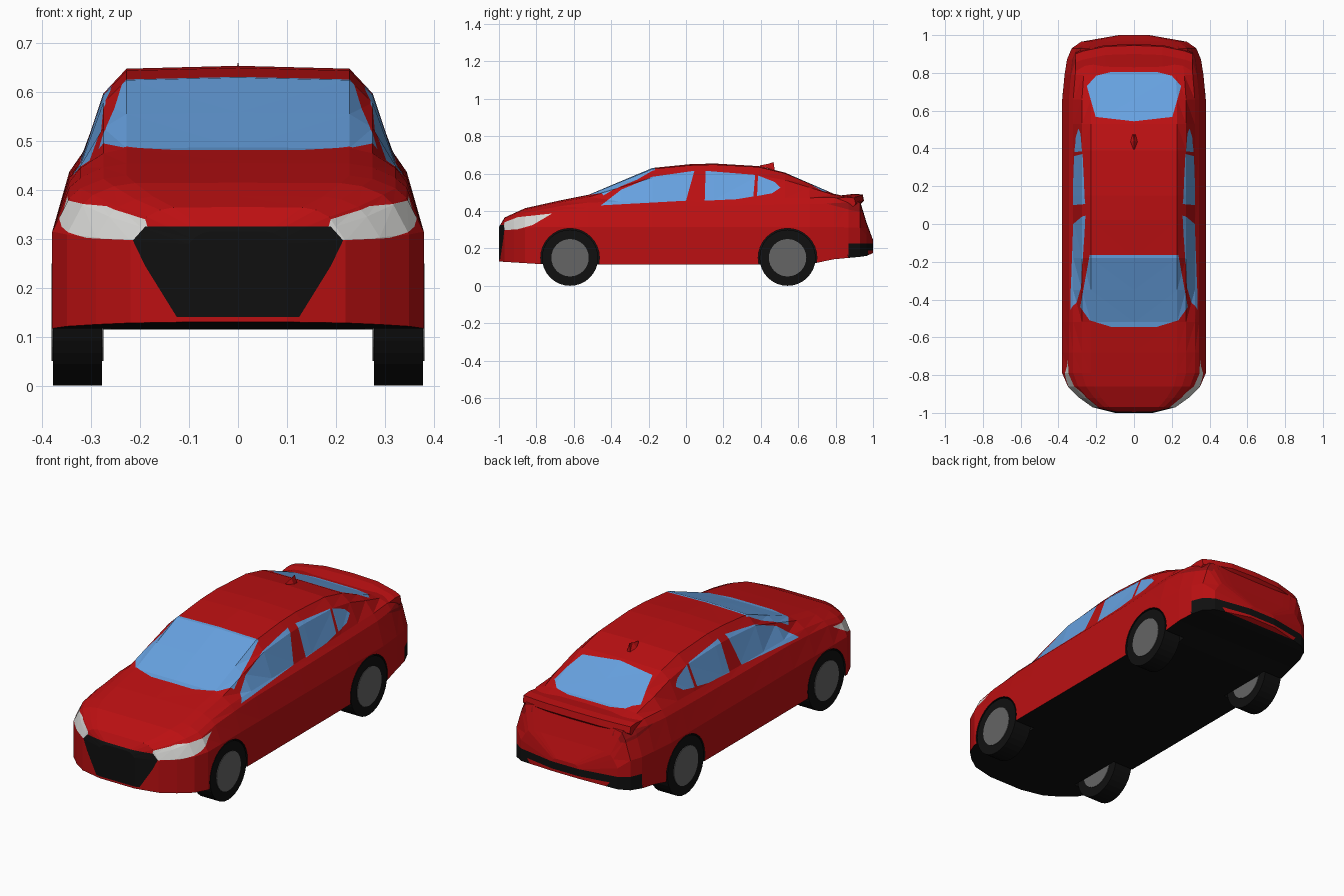
import bpy, bmesh, math
from mathutils import Vector

if "Cube" in bpy.data.objects:
    bpy.data.objects.remove(bpy.data.objects["Cube"])


def material(name, rgb):
    m = bpy.data.materials.new(name)
    m.diffuse_color = (*rgb, 1)
    m.use_nodes = True
    m.node_tree.nodes["Principled BSDF"].inputs["Base Color"].default_value = m.diffuse_color
    return m


RED, BLACK, GLASS, LAMP, TAIL = range(5)
MATS = [material("body red", (0.50, 0.005, 0.006)),
        material("black trim", (0.005, 0.005, 0.005)),
        material("window blue", (0.135, 0.36, 0.75)),
        material("headlight white", (0.68, 0.68, 0.66)),
        material("tail light red", (0.30, 0.005, 0.006))]
RIM = material("rim grey", (0.13, 0.13, 0.13))
AXLES = (-0.62, 0.543)
WHEEL_Z = 0.15


def make_object(name, bm, mats):
    mesh = bpy.data.meshes.new(name)
    bmesh.ops.recalc_face_normals(bm, faces=bm.faces[:])
    bm.to_mesh(mesh)
    bm.free()
    for m in mats:
        mesh.materials.append(m)
    ob = bpy.data.objects.new(name, mesh)
    bpy.context.collection.objects.link(ob)
    return ob


def interp(profile, y):
    for (a, va), (b, vb) in zip(profile, profile[1:]):
        if y <= b:
            return va + (vb - va) * max(0, (y - a) / (b - a))
    return profile[-1][1]


def loft(rings):
    """Closed skin through equal rings of points, capped at both ends."""
    bm = bmesh.new()
    rows = [[bm.verts.new(p) for p in r] for r in rings]
    n = len(rows[0])
    for a, b in zip(rows, rows[1:]):
        for i in range(n):
            j = (i + 1) % n
            bm.faces.new((a[i], a[j], b[j], b[i]))
    bm.faces.new(rows[0])
    bm.faces.new(rows[-1])
    bmesh.ops.recalc_face_normals(bm, faces=bm.faces[:])
    bmesh.ops.triangulate(bm, faces=bm.faces[:])
    return bm


def x_cylinder(name, radius, x0, x1, y, z, mat, segs=32):
    ring = [(y + radius * math.cos(t * math.tau / segs), z + radius * math.sin(t * math.tau / segs))
            for t in range(segs)]
    return make_object(name, loft([[(x, a, b) for a, b in ring] for x in (x0, x1)]), [mat])


# Body shell: profiles along y for half width and feature line heights
WIDTH = [(-1, .10), (-.97, .22), (-.92, .29), (-.86, .35), (-.79, .38), (.71, .38),
         (.87, .355), (.93, .33), (.965, .28), (1, .08)]
BOTTOM = [(-1, .13), (-.76, .115), (.71, .115), (.77, .14), (.93, .155), (.965, .16), (1, .175)]
MID = [(-1, .29), (-.95, .30), (-.8, .315), (.8, .315), (.93, .31), (.965, .27), (1, .225)]
CREASE = [(-1, .30), (-.97, .325), (-.86, .37), (-.68, .405), (-.4, .425), (.3, .43), (.8, .44),
          (.93, .41), (.965, .31), (1, .235)]
BELT = [(-1, .305), (-.97, .345), (-.86, .39), (-.68, .425), (-.5, .448), (0, .455), (.6, .47),
        (.8, .472), (.93, .445), (.965, .33), (1, .24)]
TOP = [(-1, .315), (-.97, .365), (-.86, .415), (-.68, .455), (-.52, .487), (-.18, .63), (.02, .65),
       (.15, .654), (.39, .64), (.53, .605), (.79, .492), (.87, .475), (.93, .455), (.965, .34), (1, .245)]
STATIONS = [-1, -.97, -.92, -.86, -.79, -.68, -.52, -.35, -.18, .02, .15, .39, .53, .66,
            .79, .87, .93, .965, 1]


def section(y):
    w, belt, top = interp(WIDTH, y), interp(BELT, y), interp(TOP, y)
    half = [(w, interp(BOTTOM, y)), (w, interp(MID, y)), (.908 * w, interp(CREASE, y)),
            (.847 * w, belt), (.725 * w, belt + .71 * (top - belt)), (.6 * w, belt + .97 * (top - belt))]
    return ([(x, y, z) for x, z in half] + [(0, y, top)] + [(-x, y, z) for x, z in reversed(half)])


body = make_object("car_body", loft([section(y) for y in STATIONS]), MATS)

# Wheel arches cut out of the shell
for y in AXLES:
    for s in (-1, 1):
        cutter = x_cylinder("arch_cutter", .157, s * .26, s * .45, y, WHEEL_Z, MATS[BLACK])
        mod = body.modifiers.new("arch", "BOOLEAN")
        mod.object, mod.operation, mod.solver = cutter, "DIFFERENCE", "EXACT"
        bpy.context.view_layer.objects.active = body
        bpy.ops.object.modifier_apply(modifier=mod.name)
        bpy.data.objects.remove(cutter)


def paint(bm, outline, axis, mat, keep):
    """Cut a convex outline, seen along an axis, into the kept faces and colour the inside."""
    u, v = [i for i in range(3) if i != axis]
    cu = sum(p[0] for p in outline) / len(outline)
    cv = sum(p[1] for p in outline) / len(outline)
    faces = [f for f in bm.faces if keep(f.calc_center_median(), f.normal)]
    for p, q in zip(outline, outline[1:] + outline[:1]):
        co, no = Vector(), Vector()
        co[u], co[v] = p
        no[u], no[v] = q[1] - p[1], p[0] - q[0]
        if no[u] * (cu - p[0]) + no[v] * (cv - p[1]) > 0:
            no.negate()
        no.normalize()
        geom = faces + list({e for f in faces for e in f.edges}) + list({w for f in faces for w in f.verts})
        out = bmesh.ops.bisect_plane(bm, geom=geom, dist=1e-5, plane_co=co, plane_no=no)["geom"]
        faces = [f for f in set(out) if isinstance(f, bmesh.types.BMFace)
                 and (f.calc_center_median() - co).dot(no) < 0]
    for f in faces:
        f.material_index = mat


def mirrored(half):
    return half + [(-x, y) for x, y in reversed(half)]


bm = bmesh.new()
bm.from_mesh(body.data)
bmesh.ops.triangulate(bm, faces=bm.faces[:])
bm.normal_update()

# Underside and wheel wells are black
for f in bm.faces:
    c = f.calc_center_median()
    well = abs(c.x) < .375 and any(math.hypot(c.y - y, c.z - WHEEL_Z) < .1575 for y in AXLES)
    f.material_index = BLACK if well or (f.normal.z < -.5 and c.z < .2) else RED

# Windscreen and rear window, cut from above
paint(bm, mirrored([(.235, -.165), (.285, -.44), (.235, -.51), (.12, -.545)]), 2, GLASS,
      lambda c, n: n.z > .2 and c.z > .4)
paint(bm, mirrored([(.12, .53), (.19, .522), (.25, .73), (.2, .785), (.12, .805)]), 2, GLASS,
      lambda c, n: n.z > .2 and c.z > .4)

# Side windows, headlights and tail lights, cut from each side
SIDE = [
    (GLASS, .2, [(-.455, .43), (-.345, .515), (-.18, .583), (.045, .615), (0, .455)]),
    (GLASS, .2, [(.105, .615), (.37, .593), (.36, .478), (.27, .463), (.10, .455)]),
    (GLASS, .2, [(.385, .59), (.475, .555), (.505, .525), (.46, .495), (.38, .48)]),
    (LAMP, .05, [(-.98, .297), (-.97, .34), (-.9, .367), (-.715, .387), (-.82, .325), (-.9, .302)]),
    (TAIL, .05, [(.75, .44), (.94, .45), (.94, .395), (.88, .405)]),
]
for s in (-1, 1):
    for mat, lean, outline in SIDE:
        paint(bm, outline, 0, mat, lambda c, n: n.x * s > lean and c.x * s > .1)

# Grille, rear bumper strip and its red insert
paint(bm, mirrored([(.19, .325), (.215, .297), (.19, .245), (.125, .14)]), 1, BLACK,
      lambda c, n: n.y < -.1 and c.y < -.85)
paint(bm, mirrored([(.36, .225), (.36, .14)]), 1, BLACK, lambda c, n: n.y > .1 and c.y > .85)
paint(bm, mirrored([(.24, .188), (.22, .165)]), 1, RED, lambda c, n: n.y > .1 and c.y > .85)
bm.to_mesh(body.data)
bm.free()

# Boot lid spoiler, swept across the tail
LIP = [(.80, .480), (.90, .492), (.945, .488), (.952, .455), (.93, .435), (.84, .44)]
rings = []
for x in (-.31, -.27, -.15, 0, .15, .27, .31):
    bend = abs(x / .31) ** 3
    rings.append([(x, y - .045 * bend, z - .018 * bend) for y, z in LIP])
make_object("boot_spoiler", loft(rings), [MATS[RED]])

# Roof aerial fin
rings = [[(w, .395, .636), (0, .395, .640 + w), (-w, .395, .636)] for w in (.004,)]
rings += [[(.018, .435, .630), (0, .44, .652), (-.018, .435, .630)],
          [(.010, .475, .615), (0, .468, .662), (-.010, .475, .615)]]
make_object("roof_aerial", loft(rings), [MATS[RED]])

# Wheels
for end, y in zip(("front", "rear"), AXLES):
    for side, s in (("left", 1), ("right", -1)):
        x_cylinder(f"{end}_{side}_tyre", .15, s * .278, s * .378, y, WHEEL_Z, MATS[BLACK])
        x_cylinder(f"{end}_{side}_rim", .10, s * .275, s * .381, y, WHEEL_Z, RIM)
